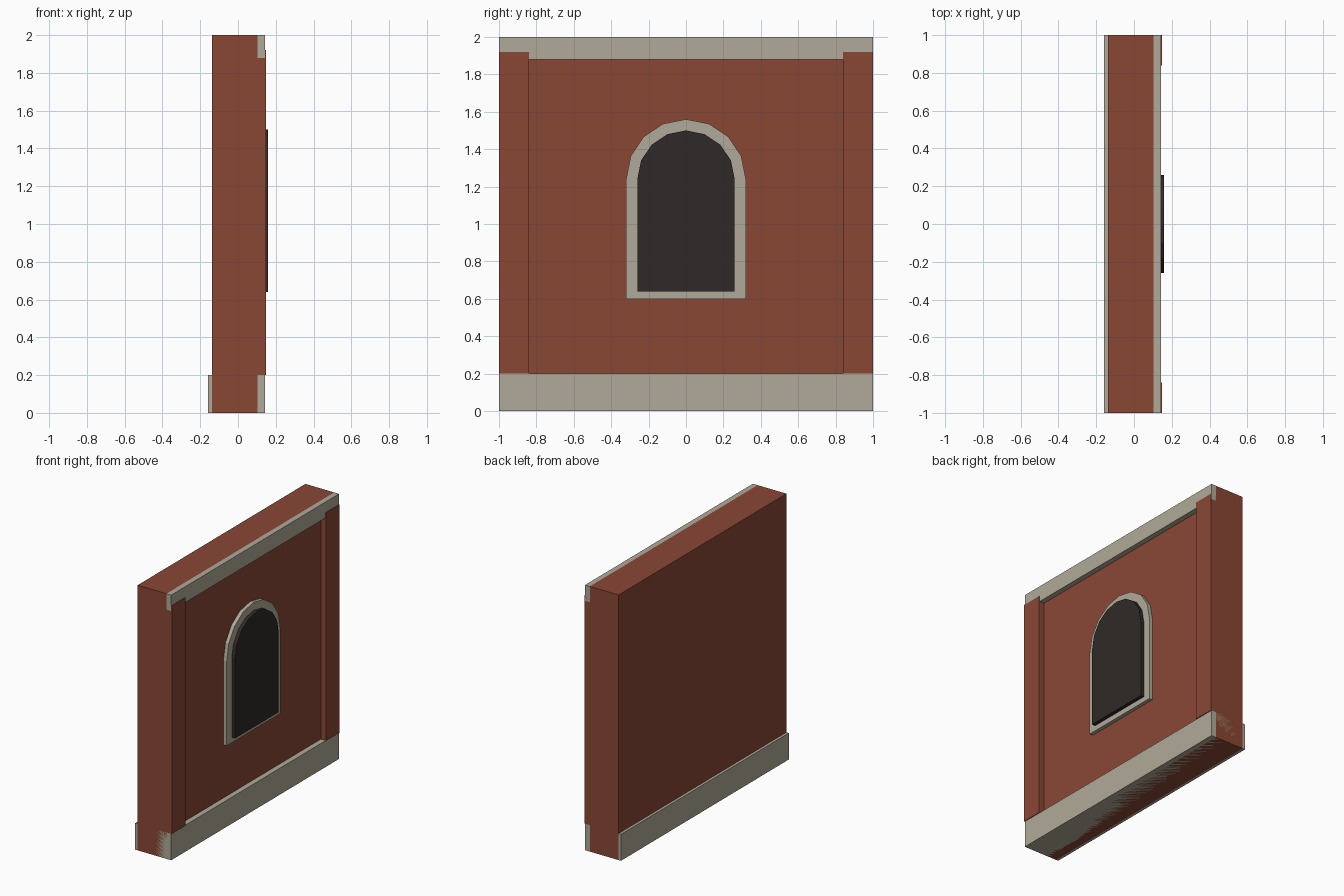
import bpy, bmesh, math

if "Cube" in bpy.data.objects:
    bpy.data.objects.remove(bpy.data.objects["Cube"])


def material(name, rgb):
    m = bpy.data.materials.new(name)
    m.diffuse_color = (*rgb, 1.0)
    m.use_nodes = True
    m.node_tree.nodes["Principled BSDF"].inputs["Base Color"].default_value = m.diffuse_color
    return m


brick = material("brick", (0.254, 0.063, 0.036))
stone = material("stone", (0.434, 0.402, 0.319))
dark = material("dark_glass", (0.027, 0.023, 0.021))


def prism(name, profile, x0, x1, mat):
    """Extrude a closed (y, z) outline along x."""
    bm = bmesh.new()
    face = bm.faces.new([bm.verts.new((x0, y, z)) for y, z in profile])
    ext = bmesh.ops.extrude_face_region(bm, geom=[face])
    moved = [g for g in ext["geom"] if isinstance(g, bmesh.types.BMVert)]
    bmesh.ops.translate(bm, verts=moved, vec=(x1 - x0, 0, 0))
    bmesh.ops.recalc_face_normals(bm, faces=bm.faces)
    mesh = bpy.data.meshes.new(name)
    bm.to_mesh(mesh)
    bm.free()
    mesh.materials.append(mat)
    obj = bpy.data.objects.new(name, mesh)
    bpy.context.collection.objects.link(obj)
    return obj


def box(name, x0, x1, y0, y1, z0, z1, mat):
    return prism(name, [(y0, z0), (y1, z0), (y1, z1), (y0, z1)], x0, x1, mat)


def arch(radius, bottom, spring, segments=8):
    """Round-headed window outline."""
    pts = [(-radius, bottom), (radius, bottom)]
    for i in range(segments + 1):
        a = math.pi * i / segments
        pts.append((radius * math.cos(a), spring + radius * math.sin(a)))
    return pts


FACE = 0.1025  # x of the wall's outer face

# Wall slab, base course and top band
box("wall", -0.1375, FACE, -1, 1, 0, 2, brick)
box("plinth", -0.1575, 0.1425, -1, 1, 0, 0.2, stone)
box("cornice", FACE, 0.1425, -1, 1, 1.88, 2, stone)

# Corner pilasters
for side, label in ((-1, "front"), (1, "back")):
    y0, y1 = sorted((side * 0.84, side * 1.0))
    box("pilaster_" + label, FACE, 0.148, y0, y1, 0.2, 1.92, brick)

# Arched window: stone surround with a dark pane standing proud of it
prism("window_surround", arch(0.32, 0.60, 1.24), FACE, 0.13, stone)
prism("window_pane", arch(0.26, 0.64, 1.24), 0.11, 0.1575, dark)
